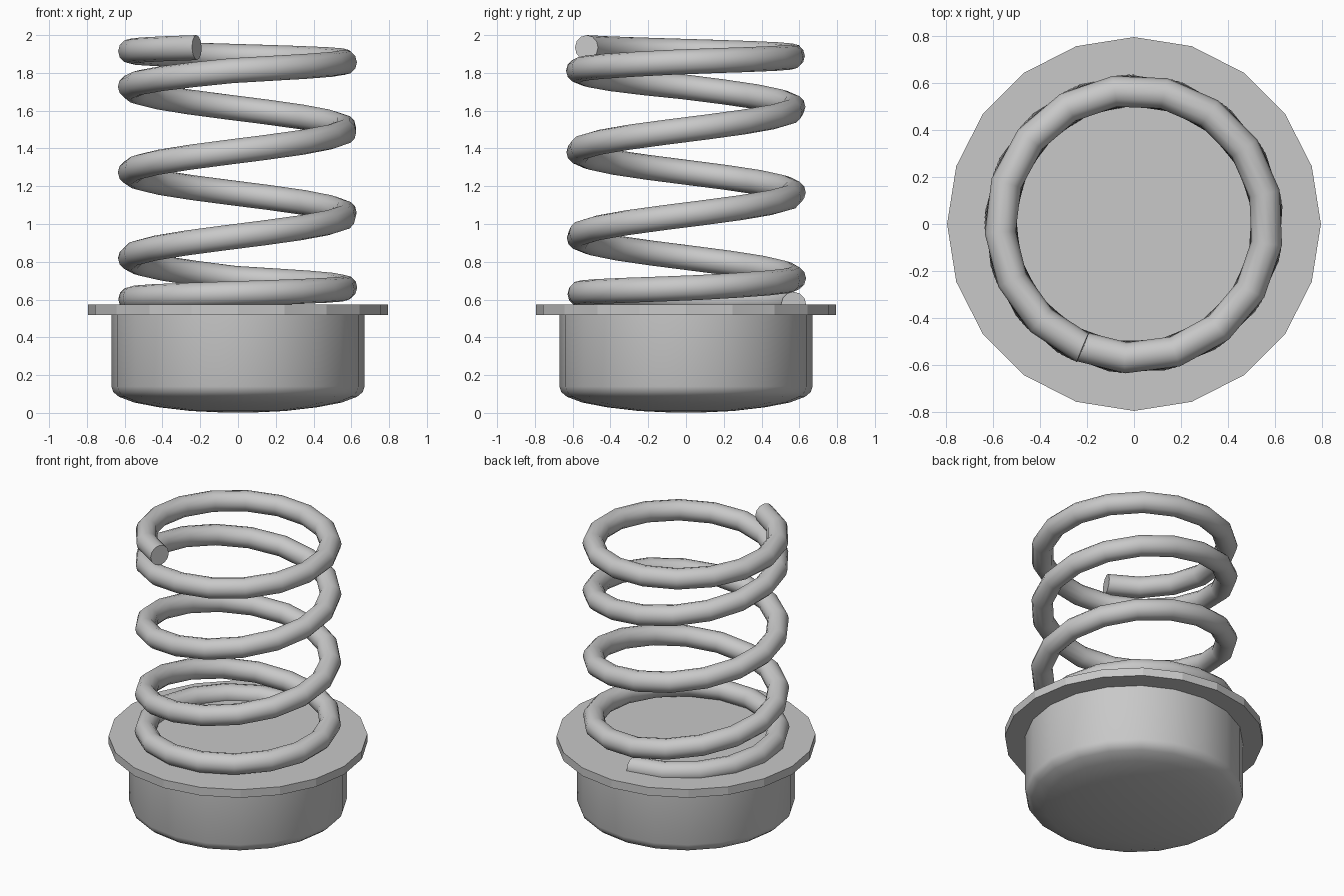
import bpy
import bmesh
import math
from mathutils import Vector

default = bpy.data.objects.get("Cube")
if default:
    bpy.data.objects.remove(default, do_unlink=True)

# Single grey finish for all parts
grey = bpy.data.materials.new("light_grey")
grey.use_nodes = True
colour = (0.58, 0.58, 0.58, 1)
grey.diffuse_color = colour
grey.node_tree.nodes["Principled BSDF"].inputs["Base Color"].default_value = colour


def make_object(name, bm, smooth_angle=None):
    bmesh.ops.recalc_face_normals(bm, faces=bm.faces)
    mesh = bpy.data.meshes.new(name)
    bm.to_mesh(mesh)
    bm.free()
    mesh.materials.append(grey)
    obj = bpy.data.objects.new(name, mesh)
    bpy.context.collection.objects.link(obj)
    if smooth_angle:
        bpy.ops.object.select_all(action='DESELECT')
        obj.select_set(True)
        bpy.context.view_layer.objects.active = obj
        bpy.ops.object.shade_smooth_by_angle(angle=math.radians(smooth_angle))
    return obj


def skin_rings(bm, rings):
    """Join matching closed rings with quads and cap both ends."""
    loops = [[bm.verts.new(p) for p in ring] for ring in rings]
    n = len(loops[0])
    for a, b in zip(loops, loops[1:]):
        for i in range(n):
            j = (i + 1) % n
            bm.faces.new((a[i], a[j], b[j], b[i]))
    bm.faces.new(loops[0])
    bm.faces.new(loops[-1])


def lathe(name, profile, sides, smooth_angle=None):
    bm = bmesh.new()
    step = math.tau / sides
    skin_rings(bm, [[(r * math.cos(i * step), r * math.sin(i * step), z)
                     for i in range(sides)] for r, z in profile])
    return make_object(name, bm, smooth_angle)


# Base cup with a shallow domed underside
lathe("base_cup", [(0.08, 0.002), (0.25, 0.01), (0.42, 0.03), (0.55, 0.055),
                   (0.63, 0.085), (0.66, 0.11), (0.67, 0.14), (0.67, 0.53)], 20, 40)

# Flat rim around the top of the cup
lathe("base_flange", [(0.795, 0.518), (0.795, 0.573)], 20)

# Coil spring: steep in the middle, nearly flat end turns
HEIGHTS = [(90, 0.575), (360, 0.66), (450, 0.71), (1260, 1.725),
           (1350, 1.815), (1440, 1.86), (1687.5, 1.934)]
COIL, WIRE, SIDES, STEPS = 0.57, 0.066, 12, 75


def coil_point(deg):
    for (a0, z0), (a1, z1) in zip(HEIGHTS, HEIGHTS[1:]):
        if deg <= a1 or a1 == HEIGHTS[-1][0]:
            z = z0 + (z1 - z0) * (deg - a0) / (a1 - a0)
            break
    a = math.radians(deg)
    return Vector((COIL * math.cos(a), COIL * math.sin(a), z))


start, end = HEIGHTS[0][0], HEIGHTS[-1][0]
rings = []
for s in range(STEPS + 1):
    deg = start + (end - start) * s / STEPS
    centre = coil_point(deg)
    out = Vector((centre.x, centre.y, 0)).normalized()
    tangent = coil_point(deg + 1) - coil_point(deg - 1)
    up = out.cross(tangent).normalized()
    rings.append([centre + WIRE * (out * math.cos(t) + up * math.sin(t))
                  for t in (math.tau * i / SIDES for i in range(SIDES))])
bm = bmesh.new()
skin_rings(bm, rings)
make_object("coil_spring", bm, 40)
